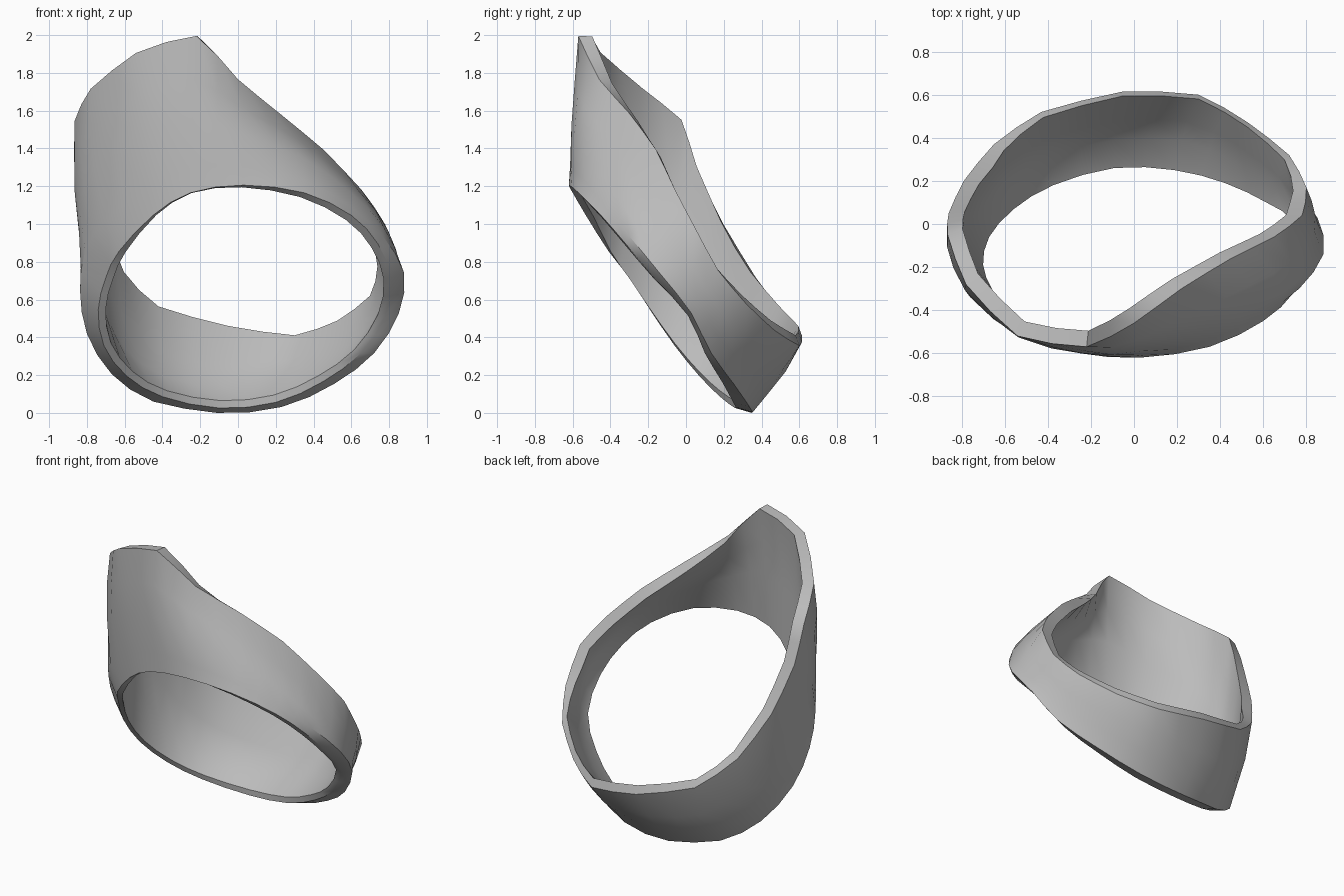
import bpy, bmesh
from mathutils import Vector

if "Cube" in bpy.data.objects:
    bpy.data.objects.remove(bpy.data.objects["Cube"])

# Three outer guide loops of the band: opening edge, waist and tall edge
LOWER = [(.03, -.62, 1.21), (-.25, -.60, 1.17), (-.45, -.53, 1.05), (-.63, -.41, .86),
         (-.70, -.30, .72), (-.74, -.19, .55), (-.71, -.06, .36), (-.59, .07, .20),
         (-.40, .18, .09), (-.10, .26, .03), (.20, .25, .06), (.45, .19, .17),
         (.65, .10, .32), (.78, .01, .52), (.81, -.17, .72), (.74, -.32, .90),
         (.60, -.45, 1.05), (.35, -.57, 1.17)]
WAIST = [(.03, -.59, 1.48), (-.24, -.60, 1.55), (-.52, -.53, 1.45), (-.76, -.34, 1.30),
         (-.84, -.17, 1.10), (-.83, -.08, .85), (-.79, .05, .60), (-.66, .21, .33),
         (-.42, .36, .16), (-.10, .435, .11), (.24, .425, .14), (.51, .32, .25),
         (.71, .18, .39), (.83, .06, .58), (.86, -.09, .78), (.77, -.26, .99),
         (.60, -.37, 1.17), (.35, -.48, 1.35)]
UPPER = [(0, -.46, 1.77), (-.22, -.57, 2.0), (-.54, -.52, 1.91), (-.78, -.28, 1.72),
         (-.865, -.05, 1.55), (-.86, .05, 1.30), (-.79, .20, 1.0), (-.65, .37, .72),
         (-.43, .52, .52), (-.05, .615, .41), (.30, .60, .36), (.53, .47, .44),
         (.72, .32, .58), (.80, .17, .76), (.78, .04, 1.0), (.65, -.06, 1.19),
         (.45, -.16, 1.40), (.22, -.30, 1.59)]


def refine(points, bulge=.0625):
    """Double a closed loop, placing the new points on a smooth curve."""
    p = [Vector(q) for q in points]
    out = []
    for i in range(len(p)):
        a, b, c, d = (p[(i + k) % len(p)] for k in (-1, 0, 1, 2))
        out += [b, (b + c) * (.5 + bulge) - (a + d) * bulge]
    return out


def ramp(value):
    return max(0, min(1, value))


low, mid, top = refine(LOWER), refine(WAIST), refine(UPPER, .03)
n = len(low)
centre = Vector((.03, 0, .62))
sections = []
for i in range(n):
    a, b, c = low[i], mid[i], top[i]
    # Wall direction, used for thickness
    around = mid[(i + 1) % n] - mid[i - 1]
    normal = around.cross(c - a).normalized()
    radial = Vector((b.x - centre.x, 0, b.z - centre.z))
    if normal.dot(radial + Vector((0, b.y, 0))) < 0:
        normal.negate()
    # Flared lip, fading out toward the tall front
    out = Vector((a.x - centre.x, 0, a.z - centre.z)).normalized()
    w = ramp((1.0 - a.z) / .3)
    push = .065 if a.x < -.3 else .055
    lip = a.lerp(b, .35) + out * push * w
    lip.y += .03 * ramp((.4 - a.z) / .4)
    upper_mid = b * .75 + c * .375 - a * .125
    # Rim turns to face backward at the low rear
    thick = .05 + .025 * ramp((c.z - .4) / .4)
    inner_top = c - (normal * thick).lerp(Vector((0, .02, -.055)), ramp((.8 - c.z) / .4))
    inner_low = a - normal * .04 * (1 - w) - out * .04 * w
    sections.append([a, lip, b, upper_mid, c, inner_top,
                     upper_mid - normal * .065, b - normal * .065, inner_low])

# Ring band
bm = bmesh.new()
rows = [[bm.verts.new(p) for p in s] for s in sections]
m = len(rows[0])
for i in range(n):
    r, s = rows[i], rows[(i + 1) % n]
    for j in range(m):
        k = (j + 1) % m
        bm.faces.new((r[j], s[j], s[k], r[k]))
bmesh.ops.recalc_face_normals(bm, faces=bm.faces)
zmin = min(v.co.z for v in bm.verts)
bmesh.ops.translate(bm, verts=bm.verts, vec=(0, 0, -zmin))
mesh = bpy.data.meshes.new("ring_band")
bm.to_mesh(mesh)
bm.free()
band = bpy.data.objects.new("ring_band", mesh)
bpy.context.collection.objects.link(band)

grey = bpy.data.materials.new("plain_grey")
grey.diffuse_color = (.5, .5, .5, 1)
grey.use_nodes = True
grey.node_tree.nodes["Principled BSDF"].inputs["Base Color"].default_value = grey.diffuse_color
mesh.materials.append(grey)

bpy.context.view_layer.objects.active = band
band.select_set(True)
bpy.ops.object.shade_smooth_by_angle(angle=.6)
